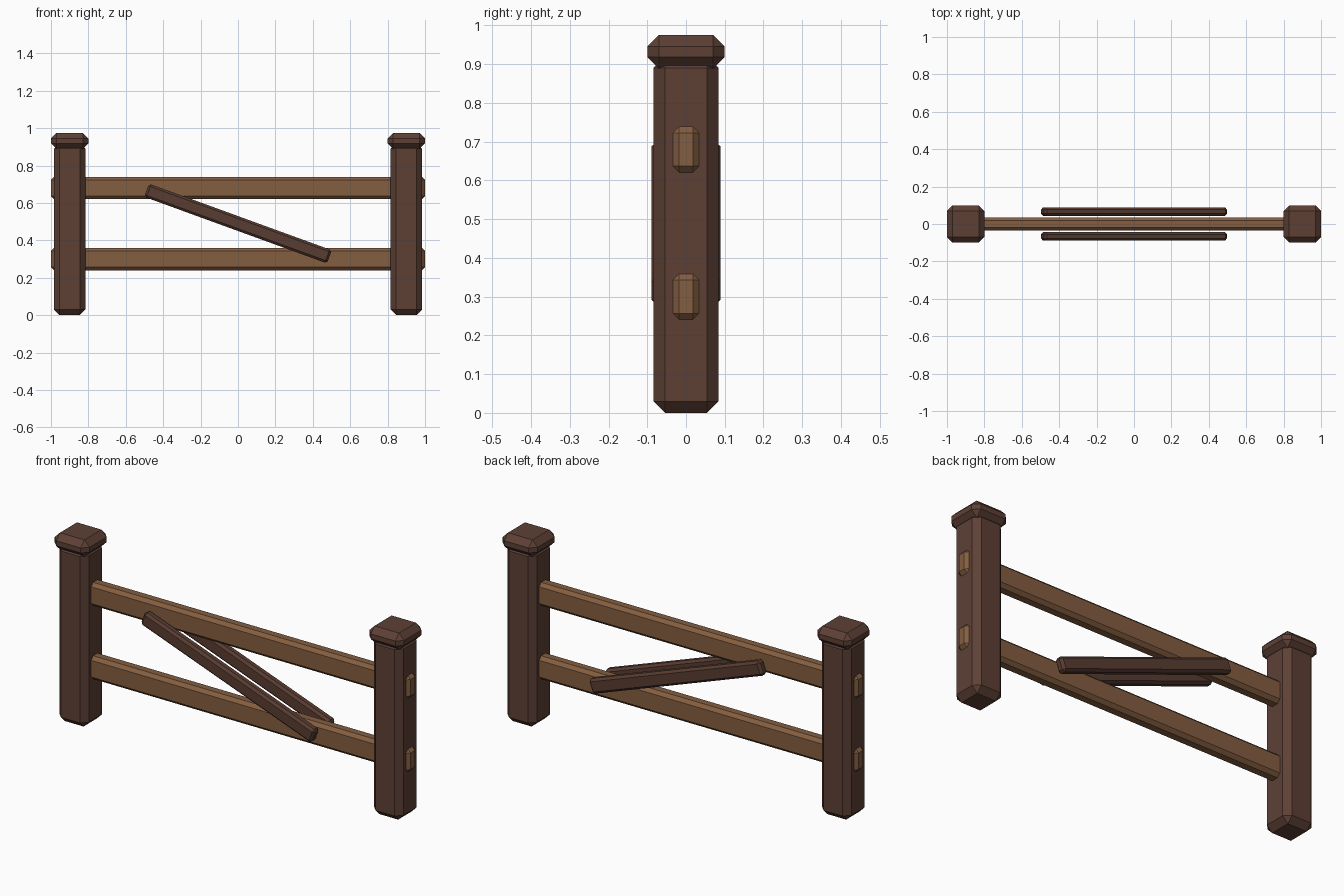
import bpy, bmesh
from math import radians
from mathutils import Matrix

if "Cube" in bpy.data.objects:
    bpy.data.objects.remove(bpy.data.objects["Cube"])


def material(name, rgb):
    m = bpy.data.materials.new(name)
    m.diffuse_color = (*rgb, 1)
    m.use_nodes = True
    m.node_tree.nodes["Principled BSDF"].inputs["Base Color"].default_value = m.diffuse_color
    return m


dark = material("dark_wood", (0.109, 0.051, 0.036))
light = material("light_wood", (0.23, 0.112, 0.053))
brace_wood = material("brace_wood", (0.098, 0.045, 0.031))


def beam(name, centre, size, chamfer, mat, tilt=0):
    """Box with every edge chamfered, turned about the y axis."""
    bm = bmesh.new()
    bmesh.ops.create_cube(bm, size=1, matrix=Matrix.Diagonal((*size, 1)))
    bmesh.ops.bevel(bm, geom=bm.edges[:], offset=chamfer, segments=1,
                    affect='EDGES', clamp_overlap=True)
    mesh = bpy.data.meshes.new(name)
    bm.to_mesh(mesh)
    bm.free()
    mesh.materials.append(mat)
    obj = bpy.data.objects.new(name, mesh)
    obj.location = centre
    obj.rotation_euler.y = tilt
    bpy.context.collection.objects.link(obj)
    return obj


# Posts and their caps
for side, x in (("left", -0.9), ("right", 0.9)):
    beam(f"{side}_post", (x, 0, 0.46), (0.168, 0.168, 0.92), 0.03, dark)
    beam(f"{side}_post_cap", (x, 0, 0.932), (0.2, 0.2, 0.086), 0.03, dark)

# Rails running through the posts
for level, z in (("lower", 0.3), ("upper", 0.68)):
    beam(f"{level}_rail", (0, 0, z), (2.0, 0.07, 0.12), 0.017, light)

# Diagonal braces on both faces
for face, y in (("front", -0.066), ("back", 0.066)):
    beam(f"{face}_brace", (0, y, 0.49), (1.04, 0.046, 0.075), 0.012,
         brace_wood, radians(20))
